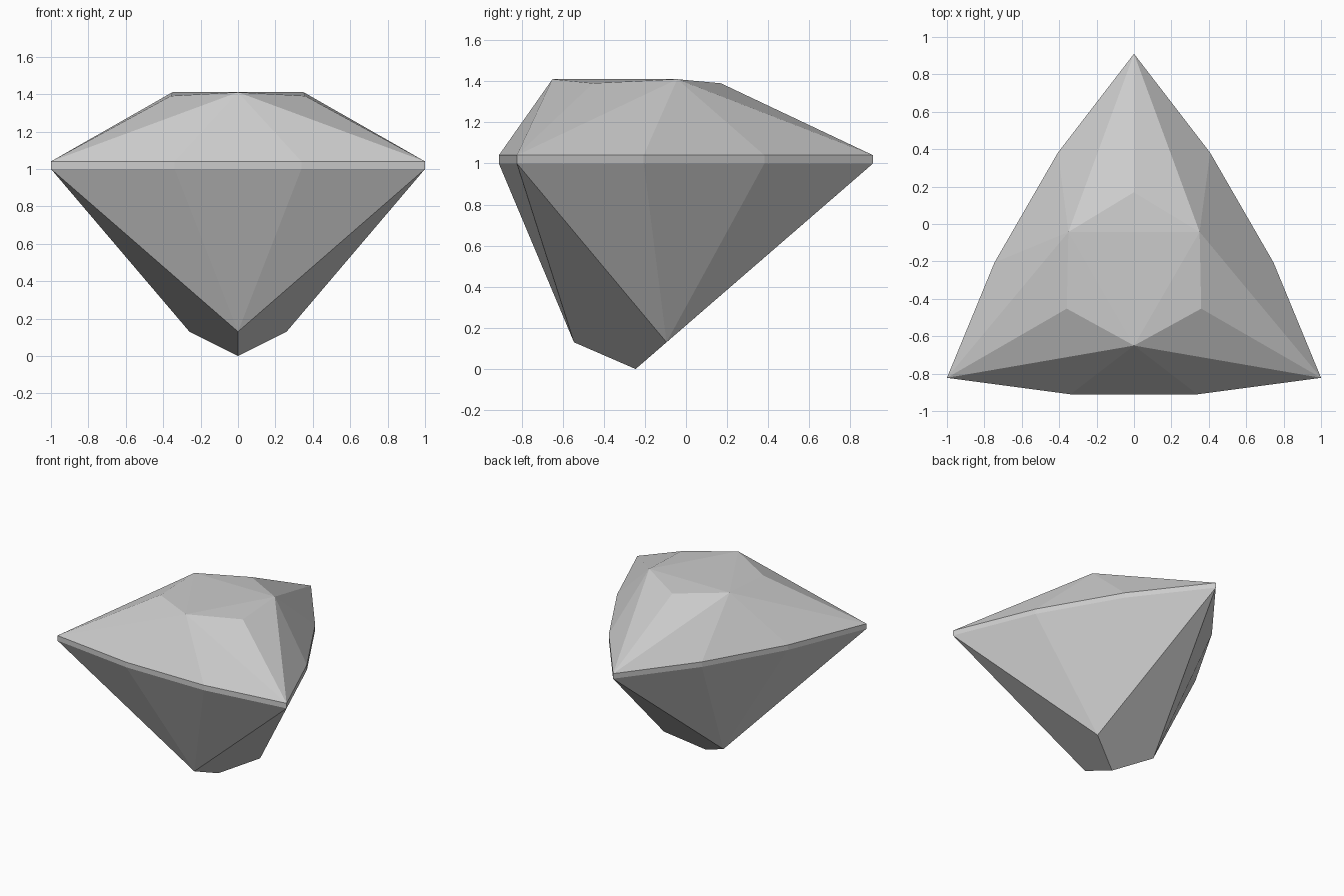
import bpy
import bmesh
from math import radians, cos, sin

cube = bpy.data.objects.get("Cube")
if cube:
    bpy.data.objects.remove(cube, do_unlink=True)

# Stone colour
grey = bpy.data.materials.new("pale_grey")
grey.use_nodes = True
colour = (0.6, 0.6, 0.6, 1)
grey.diffuse_color = colour
grey.node_tree.nodes["Principled BSDF"].inputs["Base Color"].default_value = colour

CENTRE_Y = -0.245
bm = bmesh.new()


def ring(radius, angle, z):
    """Three points with threefold symmetry round the axis of the stone."""
    turns = [radians(angle + 120 * k) for k in range(3)]
    return [bm.verts.new((radius * cos(a), CENTRE_Y + radius * sin(a), z)) for a in turns]


def girdle(z):
    """Corner, then the two points along the side that follows it."""
    return ring(1.155, 90, z), ring(0.747, 123, z), ring(0.747, 177, z)


low, high = girdle(1.0), girdle(1.04)
table = ring(0.405, 150, 1.41)       # table points, at the middle of each side
shoulder = ring(0.415, 90, 1.39)     # bevel points, facing each corner
pavilion = ring(0.3, 150, 0.13)      # lower points, at the middle of each side
culet = bm.verts.new((0, CENTRE_Y, 0))

# Facets, repeated for each third of the stone
bm.faces.new(table)
for k in range(3):
    n, p = (k + 1) % 3, k - 1
    top = [high[0][k], high[1][k], high[2][k], high[0][n]]
    bottom = [low[0][k], low[1][k], low[2][k], low[0][n]]
    for i in range(3):
        bm.faces.new((bottom[i], bottom[i + 1], top[i + 1], top[i]))
        bm.faces.new((top[i], top[i + 1], table[k]))
        bm.faces.new((bottom[i + 1], bottom[i], pavilion[k]))
    bm.faces.new((table[p], table[k], shoulder[k]))
    bm.faces.new((top[0], table[k], shoulder[k]))
    bm.faces.new((top[0], shoulder[k], table[p]))
    bm.faces.new((bottom[0], pavilion[p], culet, pavilion[k]))

bmesh.ops.recalc_face_normals(bm, faces=bm.faces)
mesh = bpy.data.meshes.new("gemstone")
bm.to_mesh(mesh)
bm.free()
mesh.materials.append(grey)
gemstone = bpy.data.objects.new("gemstone", mesh)
bpy.context.collection.objects.link(gemstone)
